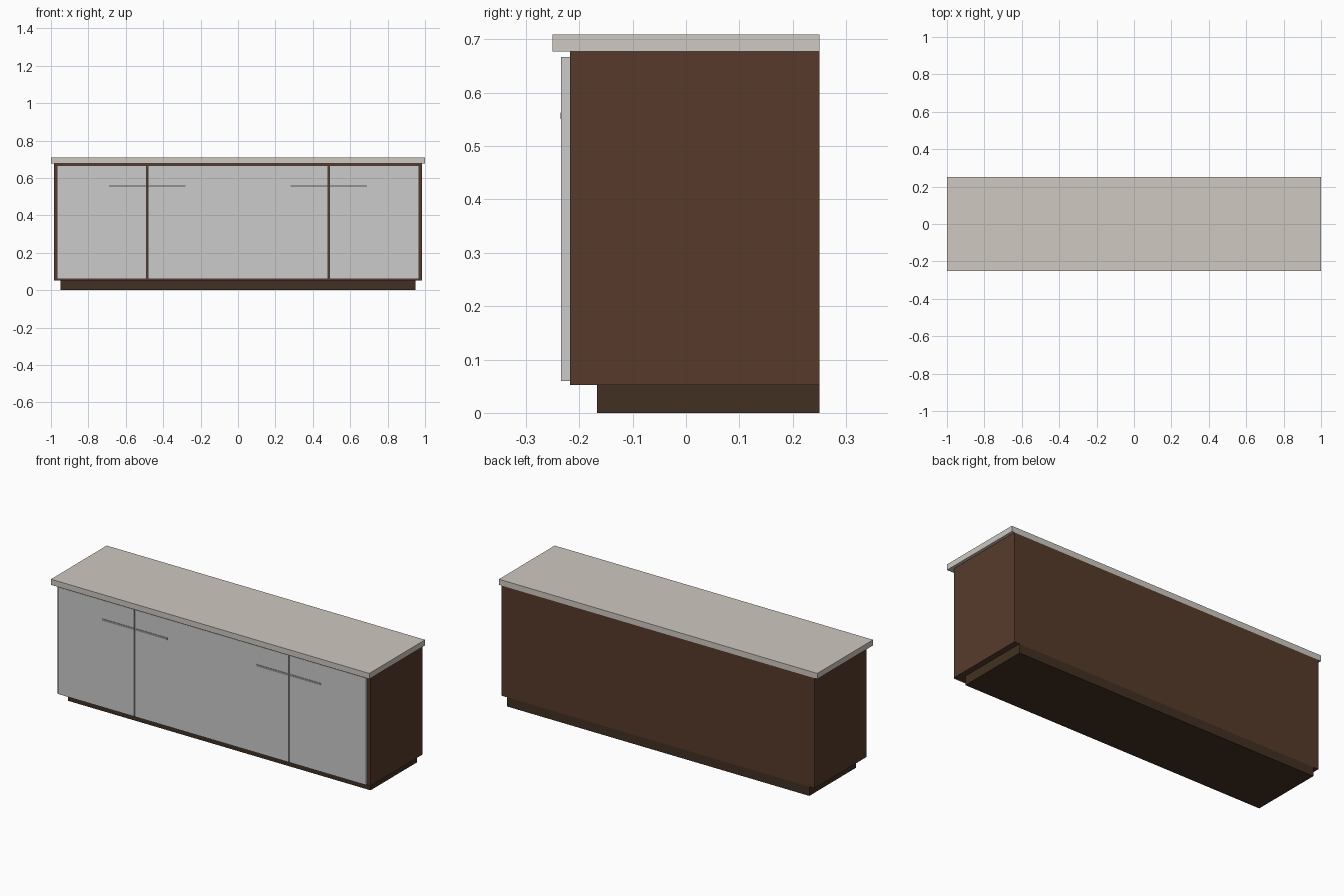
import bpy

if "Cube" in bpy.data.objects:
    bpy.data.objects.remove(bpy.data.objects["Cube"])


def material(name, rgb):
    m = bpy.data.materials.new(name)
    m.diffuse_color = (*rgb, 1)
    m.use_nodes = True
    m.node_tree.nodes["Principled BSDF"].inputs["Base Color"].default_value = m.diffuse_color
    return m


def box(name, x, y, z, mat):
    """Box from (min, max) ranges on each axis."""
    bpy.ops.mesh.primitive_cube_add(size=1, location=[sum(r) / 2 for r in (x, y, z)])
    ob = bpy.context.object
    ob.name = name
    ob.scale = [r[1] - r[0] for r in (x, y, z)]
    bpy.ops.object.transform_apply(location=False, rotation=False, scale=True)
    ob.data.materials.append(mat)
    return ob


stone = material("pale_stone", (0.62, 0.58, 0.53))
wood = material("brown_wood", (0.095, 0.043, 0.024))
dark_wood = material("dark_wood", (0.055, 0.030, 0.016))
paint = material("light_panel", (0.65, 0.65, 0.63))
metal = material("handle_metal", (0.28, 0.29, 0.29))

# Carcass, recessed plinth and overhanging top
box("plinth", (-0.95, 0.95), (-0.167, 0.25), (0, 0.052), dark_wood)
box("carcass", (-0.983, 0.983), (-0.217, 0.25), (0.052, 0.677), wood)
box("worktop", (-1, 1), (-0.25, 0.25), (0.677, 0.709), stone)

# Front panels with narrow gaps between them
door_y, door_z = (-0.234, -0.217), (0.06, 0.667)
box("centre_door", (-0.482, 0.482), door_y, door_z, paint)
for side, s in (("left", -1), ("right", 1)):
    box(side + "_door", sorted((s * 0.488, s * 0.967)), door_y, door_z, paint)
    # Slim handle strips either side of each gap
    for part, a, b in (("inner", 0.28, 0.478), ("outer", 0.492, 0.69)):
        box(f"{side}_{part}_handle", sorted((s * a, s * b)),
            (-0.2355, -0.23), (0.551, 0.563), metal)
